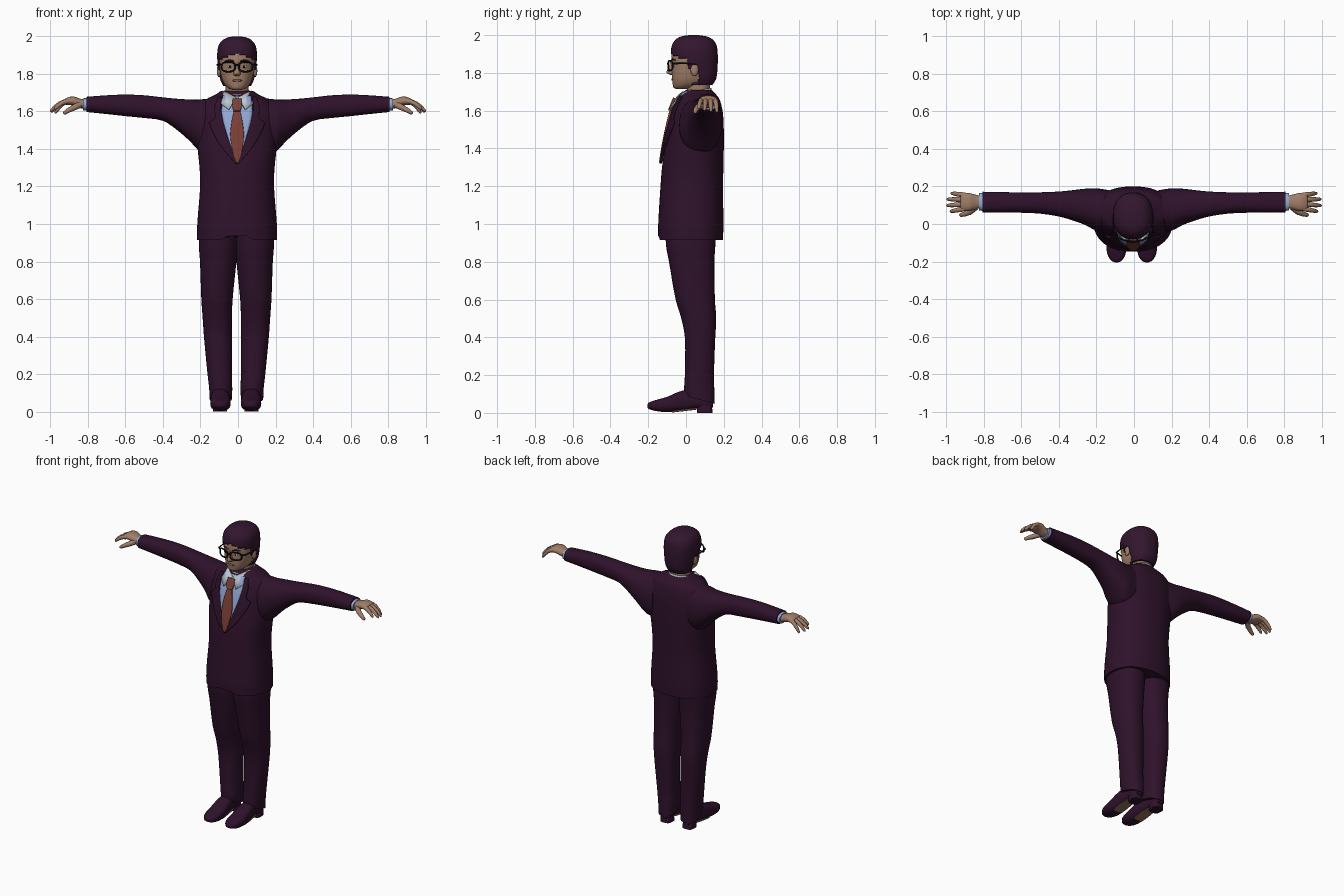
import bpy, bmesh, math
from mathutils import Vector

if "Cube" in bpy.data.objects:
    bpy.data.objects.remove(bpy.data.objects["Cube"])


def material(name, r, g, b):
    m = bpy.data.materials.new(name)
    m.diffuse_color = (r, g, b, 1)
    m.use_nodes = True
    m.node_tree.nodes["Principled BSDF"].inputs["Base Color"].default_value = m.diffuse_color
    return m


SUIT = material("dark plum suit", 0.028, 0.006, 0.024)
HAIR = material("dark hair", 0.033, 0.008, 0.028)
SKIN = material("skin", 0.36, 0.21, 0.14)
LIPS = material("lips", 0.24, 0.11, 0.08)
SHIRT = material("blue shirt", 0.29, 0.39, 0.66)
COLLAR = material("pale collar", 0.50, 0.57, 0.63)
TIE = material("rust tie", 0.20, 0.05, 0.035)
BLACK = material("black frame", 0.008, 0.007, 0.008)
SOLE = material("tan sole", 0.27, 0.16, 0.09)


def sample(rows, t):
    """Smooth interpolation of rows (t, values...) at t."""
    n = len(rows)
    i = 0
    while i < n - 2 and t > rows[i + 1][0]:
        i += 1
    p, q = rows[i], rows[i + 1]
    h = q[0] - p[0]
    u = (t - p[0]) / h

    def slope(j, k):
        a, b = rows[max(j - 1, 0)], rows[min(j + 1, n - 1)]
        return (b[k] - a[k]) / (b[0] - a[0])
    return [(2*u**3 - 3*u*u + 1) * p[k] + (u**3 - 2*u*u + u) * h * slope(i, k)
            + (3*u*u - 2*u**3) * q[k] + (u**3 - u*u) * h * slope(i + 1, k)
            for k in range(1, len(p))]


def skin_rings(bm, rings, cap=True, closed=False):
    loops = [[bm.verts.new(c) for c in r] for r in rings]
    n = len(loops[0])
    for a, b in zip(loops, loops[1:] + (loops[:1] if closed else [])):
        for i in range(n):
            bm.faces.new((a[i], a[(i+1) % n], b[(i+1) % n], b[i]))
    if cap and not closed:
        bm.faces.new(loops[0])
        bm.faces.new(loops[-1])


def loft(bm, rows, axis="Z", n=2.3, seg=32, sub=3, cap=True):
    """Superellipse sections; each row is (t, a0, a1, b0, b1)."""
    ts = [p[0] + (q[0] - p[0]) * k / sub for p, q in zip(rows, rows[1:]) for k in range(sub)]
    rings = []
    for t in ts + [rows[-1][0]]:
        a0, a1, b0, b1 = sample(rows, t)
        ring = []
        for i in range(seg):
            w = 2 * math.pi * i / seg
            c, s = math.cos(w), math.sin(w)
            a = (a0 + a1) / 2 + (a1 - a0) / 2 * math.copysign(abs(c) ** (2 / n), c)
            b = (b0 + b1) / 2 + (b1 - b0) / 2 * math.copysign(abs(s) ** (2 / n), s)
            ring.append({"Z": (a, b, t), "X": (t, a, b), "Y": (a, t, b)}[axis])
        rings.append(ring)
    skin_rings(bm, rings, cap)


def tube(bm, pts, radii, seg=10, closed=False):
    pts = [Vector(p) for p in pts]
    m = len(pts)
    rings = []
    for i, p in enumerate(pts):
        nxt = pts[(i+1) % m] if closed else pts[min(i+1, m-1)]
        prv = pts[i-1] if closed else pts[max(i-1, 0)]
        d = (nxt - prv).normalized()
        u = d.cross(Vector((0.13, 0.95, 0.28))).normalized()
        v = d.cross(u)
        rings.append([p + radii[i] * (u * math.cos(2*math.pi*k/seg) + v * math.sin(2*math.pi*k/seg))
                      for k in range(seg)])
    skin_rings(bm, rings, True, closed)


def ball(bm, centre, size):
    r = bmesh.ops.create_uvsphere(bm, u_segments=16, v_segments=10, radius=1)
    for v in r["verts"]:
        v.co = Vector([c + s * k for c, s, k in zip(centre, size, v.co)])


def finish(name, bm, mat, mirror=False, dx=-0.005, solid=0, angle=50):
    bmesh.ops.recalc_face_normals(bm, faces=bm.faces)
    me = bpy.data.meshes.new(name)
    bm.to_mesh(me)
    bm.free()
    me.materials.append(mat)
    ob = bpy.data.objects.new(name, me)
    bpy.context.collection.objects.link(ob)
    ob.location.x = dx
    bpy.ops.object.select_all(action="DESELECT")
    ob.select_set(True)
    bpy.context.view_layer.objects.active = ob
    bpy.ops.object.shade_smooth_by_angle(angle=math.radians(angle))
    if solid:
        s = ob.modifiers.new("thickness", "SOLIDIFY")
        s.thickness, s.offset = solid, -1
    if mirror:
        ob.modifiers.new("mirror", "MIRROR")
    return ob


# Jacket body with cutaway front hem
TORSO = [(z, -r, r, f, b) for z, r, f, b in (
    (0.915, .213, -.147, .196), (1.0, .212, -.147, .198), (1.2, .197, -.135, .196),
    (1.3, .2, -.127, .198), (1.4, .21, -.113, .2), (1.5, .213, -.093, .2),
    (1.58, .21, -.074, .196), (1.63, .195, -.056, .187), (1.665, .165, -.04, .175),
    (1.69, .115, -.02, .155), (1.71, .085, .0, .135))]
bm = bmesh.new()
loft(bm, TORSO, seg=64, sub=4)
for v in bm.verts:
    if v.co.z < 0.918 and v.co.y < 0:
        v.co.z += 0.07 * max(0, 1 - abs(v.co.x) / 0.09) ** 1.5
finish("jacket_body", bm, SUIT)


def patch(name, rows, offset, mat, mirror=False, thick=0.012):
    """Cloth laid on the jacket front; rows are (z, x0, x1) from low to high."""
    bm = bmesh.new()
    grid = []
    for k in range(25):
        z = rows[0][0] + (rows[-1][0] - rows[0][0]) * k / 24
        x0, x1 = sample(rows, z)
        a0, a1, b0, b1 = sample(TORSO, z)
        line = []
        for i in range(11):
            x = x0 + (x1 - x0) * i / 10
            e = max(0, 1 - abs(x / a1) ** 2.3) ** (1 / 2.3)
            line.append(bm.verts.new((x, (b0 + b1) / 2 - (b1 - b0) / 2 * e - offset, z)))
        grid.append(line)
    for a, b in zip(grid, grid[1:]):
        for i in range(10):
            bm.faces.new((a[i], a[i+1], b[i+1], b[i]))
    ob = finish(name, bm, mat, mirror)
    s = ob.modifiers.new("thickness", "SOLIDIFY")
    s.thickness, s.offset = thick, 0


# Shirt front, tie and lapels
patch("shirt_front", [(1.33, -.004, .004), (1.45, -.045, .045), (1.58, -.08, .08), (1.68, -.075, .075)],
      .002, SHIRT)
patch("tie", [(1.325, -.003, .006), (1.37, -.02, .022), (1.47, -.036, .036), (1.55, -.028, .028),
              (1.605, -.016, .016)], .013, TIE)
patch("tie_knot", [(1.60, -.017, .017), (1.63, -.025, .025), (1.665, -.022, .022)], .018, TIE, thick=.02)
patch("lapel", [(1.32, .002, .006), (1.40, .028, .075), (1.47, .052, .118), (1.545, .074, .145),
                (1.56, .077, .118), (1.62, .086, .118), (1.675, .082, .1)], .009, SUIT, True)

# Sleeves, cuffs
bm = bmesh.new()
loft(bm, [(.13, -.03, .18, 1.37, 1.672), (.2, -.035, .19, 1.385, 1.664), (.26, -.005, .188, 1.445, 1.664),
          (.33, .02, .18, 1.505, 1.668), (.4, .04, .173, 1.55, 1.675), (.5, .055, .169, 1.565, 1.686),
          (.6, .06, .168, 1.575, 1.69), (.7, .06, .17, 1.586, 1.686), (.808, .062, .172, 1.597, 1.678)], "X")
finish("sleeve", bm, SUIT, True, 0)
bm = bmesh.new()
loft(bm, [(.79, .07, .165, 1.603, 1.672), (.825, .071, .164, 1.605, 1.67)], "X")
finish("shirt_cuff", bm, SHIRT, True, 0)

# Hands
bm = bmesh.new()
loft(bm, [(.81, .085, .15, 1.612, 1.662), (.84, .08, .155, 1.617, 1.668), (.88, .07, .165, 1.632, 1.68),
          (.915, .072, .165, 1.635, 1.672), (.925, .08, .155, 1.645, 1.665)], "X")
for y, end, drop, spread in ((.082, .98, .045, -.015), (.106, 1.0, .055, -.008),
                             (.13, .997, .06, .002), (.154, .975, .065, .01)):
    d = end - .9
    pts = [(.9 + d * f, y + spread * f, 1.655 - drop * f * f) for f in (0, .25, .5, .75, .95, 1)]
    tube(bm, pts, (.013, .0135, .0125, .011, .008, .003))
tube(bm, [(.845, .09, 1.635), (.875, .064, 1.62), (.905, .052, 1.605), (.925, .048, 1.592),
          (.93, .047, 1.588)], (.018, .016, .013, .01, .004))
finish("hand", bm, SKIN, True, 0, angle=60)

# Trousers
bm = bmesh.new()
loft(bm, [(.07, .024, .143, -.004, .15), (.12, .022, .145, -.01, .15), (.2, .024, .154, -.006, .148),
          (.4, .024, .173, -.006, .155), (.5, .024, .18, -.025, .16), (.6, .02, .187, -.055, .153),
          (.8, .0, .194, -.09, .15), (.88, -.006, .2, -.105, .155), (.97, -.006, .2, -.11, .16)])
for v in bm.verts:
    if v.co.z < .1:
        v.co.z -= .28 * (v.co.y - .07)
finish("trouser_leg", bm, SUIT, True, -.0085)

# Shoes, heels and sole plates
bm = bmesh.new()
loft(bm, [(-.205, .072, .09, .028, .045), (-.195, .052, .11, .02, .056), (-.16, .033, .13, .01, .068),
          (-.1, .028, .136, .004, .085), (-.02, .034, .132, .012, .118), (.05, .042, .126, .022, .12),
          (.12, .048, .12, .022, .09), (.142, .062, .106, .03, .07)], "Y", 2.6)
loft(bm, [(0, .046, .122, .058, .14), (.04, .048, .12, .06, .138)], n=3)
finish("shoe", bm, SUIT, True, -.012)
bm = bmesh.new()
loft(bm, [(-.075, .05, .115, .002, .01), (-.02, .05, .116, .008, .018), (.056, .055, .112, .017, .026)], "Y", 5)
finish("sole_plate", bm, SOLE, True, -.012)

# Head, neck, nose and ears
bm = bmesh.new()
loft(bm, [(z, -r, r, f, b) for z, r, f, b in (
    (1.715, .024, -.055, .0), (1.722, .044, -.066, .06), (1.745, .068, -.071, .11), (1.78, .083, -.074, .135),
    (1.83, .092, -.075, .148), (1.88, .095, -.077, .15), (1.93, .09, -.068, .143), (1.975, .06, -.03, .11))],
    seg=40)
loft(bm, [(1.62, -.065, .065, .0, .13), (1.69, -.06, .06, .005, .125), (1.78, -.066, .066, .0, .13)])
loft(bm, [(1.79, -.014, .014, -.084, -.05), (1.8, -.019, .019, -.103, -.05), (1.825, -.012, .012, -.094, -.05),
          (1.86, -.009, .009, -.082, -.05)], n=2, seg=16)
for s in (-1, 1):
    ball(bm, (s * .097, .045, 1.817), (.011, .021, .034))
finish("head", bm, SKIN)

# Mouth, eyes and brows
bm = bmesh.new()
ball(bm, (0, -.07, 1.765), (.026, .008, .007))
finish("lips", bm, LIPS)
for name, mat, y, size in (("eye", COLLAR, -.066, (.015, .008, .007)), ("pupil", BLACK, -.071, (.006, .005, .006))):
    bm = bmesh.new()
    ball(bm, (.037, y, 1.838), size)
    finish(name, bm, mat, True)
bm = bmesh.new()
tube(bm, [(.016, -.076, 1.867), (.04, -.071, 1.873), (.064, -.056, 1.867)], (.004, .005, .003))
finish("eyebrow", bm, HAIR, True)

# Hair shell, open over the face and ears
bm = bmesh.new()
loft(bm, [(z, -r, r, f, b) for z, r, f, b in (
    (1.735, .074, .0, .14), (1.77, .09, -.04, .16), (1.83, .101, -.07, .167), (1.9, .106, -.08, .168),
    (1.95, .099, -.073, .16), (1.98, .077, -.05, .137), (1.994, .05, -.022, .105), (2.0, .02, .015, .065))],
    seg=72, sub=6)
gone = []
for f in bm.faces:
    c = f.calc_center_median()
    if not (c.z > 1.908 - .03 * abs(c.x) / .1 or (c.y > .012 and c.z > 1.842) or c.y > .068 or
            (.012 < c.y < .03 and c.z > 1.82)) or (c.z < 1.737 and abs(f.normal.z) > .9):
        gone.append(f)
bmesh.ops.delete(bm, geom=gone, context="FACES")
finish("hair", bm, HAIR, solid=.014)

# Glasses: rounded rims, bridge and temples
bm = bmesh.new()
rim = []
for i in range(28):
    w = 2 * math.pi * i / 28
    c, s = math.cos(w), math.sin(w)
    x = .046 + .036 * math.copysign(abs(c) ** .75, c)
    rim.append((x, -.094 + 3.5 * x * x, 1.838 + .026 * math.copysign(abs(s) ** .75, s)))
tube(bm, rim, [.0048] * 28, 8, True)
tube(bm, [(-.001, -.096, 1.848), (.013, -.094, 1.846)], (.005, .005), 8)
tube(bm, [(.082, -.07, 1.85), (.1, -.058, 1.85), (.106, .0, 1.85), (.105, .05, 1.845)], (.005, .005, .004, .003), 8)
finish("glasses", bm, BLACK, True)

# Shirt collar: raked neck band and folded wings
bm = bmesh.new()
loft(bm, [(1.63, -.082, .082, -.035, .14), (1.66, -.08, .08, -.035, .138), (1.69, -.071, .071, -.022, .135)],
     cap=False)
for v in bm.verts:
    v.co.z += .2 * (v.co.y + .02)
finish("collar_band", bm, COLLAR, solid=.006)
bm = bmesh.new()
bm.faces.new([bm.verts.new(c) for c in ((.006, -.05, 1.675), (.046, -.088, 1.612), (.088, -.05, 1.645),
                                        (.078, .03, 1.712), (.05, -.022, 1.7))])
ob = finish("collar_wing", bm, COLLAR, True, solid=.008)
